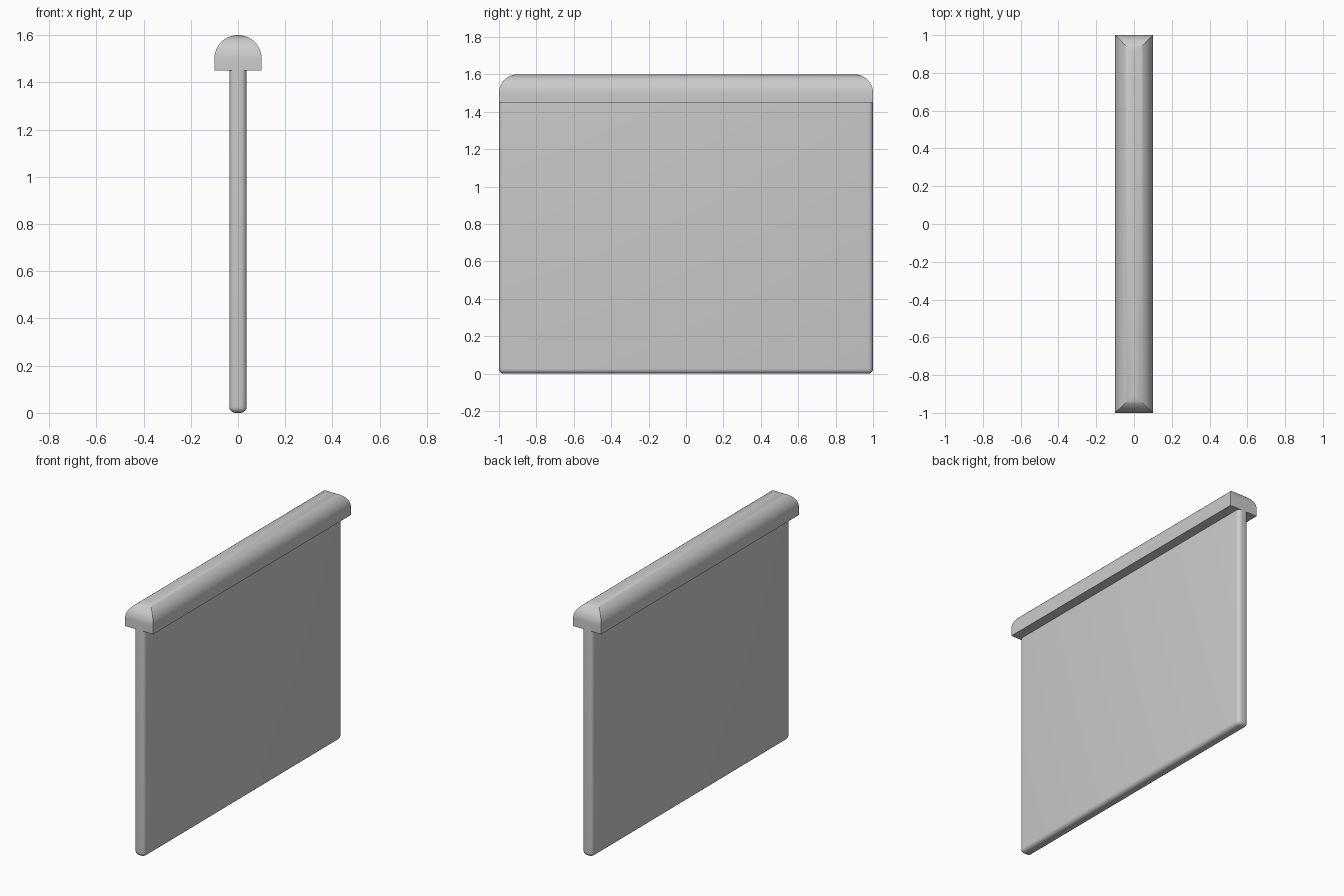
import bpy
import bmesh
from math import sin, cos, pi, radians

cube = bpy.data.objects.get("Cube")
if cube:
    bpy.data.objects.remove(cube, do_unlink=True)

# Single plain grey
grey = bpy.data.materials.new("plain grey")
grey.use_nodes = True
colour = (0.6, 0.6, 0.6, 1)
grey.diffuse_color = colour
grey.node_tree.nodes["Principled BSDF"].inputs["Base Color"].default_value = colour


def finish(name, bm):
    """Turn a bmesh into a smooth-shaded object with crisp hard edges."""
    bmesh.ops.recalc_face_normals(bm, faces=bm.faces)
    mesh = bpy.data.meshes.new(name)
    bm.to_mesh(mesh)
    bm.free()
    mesh.materials.append(grey)
    obj = bpy.data.objects.new(name, mesh)
    bpy.context.collection.objects.link(obj)
    bpy.ops.object.select_all(action="DESELECT")
    obj.select_set(True)
    bpy.context.view_layer.objects.active = obj
    bpy.ops.object.shade_smooth_by_angle(angle=radians(30))
    return obj


CAP_BASE = 1.45
HALF_LENGTH = 1.0

# Upright panel: a thin slab, rounded on every edge except under the cap
bm = bmesh.new()
bmesh.ops.create_cube(bm, size=1)
for v in bm.verts:
    v.co.x *= 0.074
    v.co.y *= 2 * HALF_LENGTH
    v.co.z = (v.co.z + 0.5) * CAP_BASE
edges = [e for e in bm.edges if min(v.co.z for v in e.verts) < 0.01]
bmesh.ops.bevel(bm, geom=edges, offset=0.026, segments=6, profile=0.5,
                affect="EDGES")
finish("panel", bm)

# Cap rail: stacked rectangles shrinking along a quarter circle to a ridge,
# which rounds the long sides and both ends with mitred corners
RADIUS = 0.1
STEPS = 16
rings = [(0, CAP_BASE)]
for i in range(STEPS + 1):
    a = i / STEPS * pi / 2
    rings.append((RADIUS * (1 - cos(a)), 1.5 + RADIUS * sin(a)))

bm = bmesh.new()
loops = []
for inset, z in rings:
    x, y = RADIUS - inset, HALF_LENGTH - inset
    loops.append([bm.verts.new((sx * x, sy * y, z))
                  for sx, sy in ((-1, -1), (1, -1), (1, 1), (-1, 1))])
for low, high in zip(loops, loops[1:]):
    for i in range(4):
        j = (i + 1) % 4
        bm.faces.new((low[i], low[j], high[j], high[i]))
bm.faces.new(loops[0][::-1])
bmesh.ops.remove_doubles(bm, verts=bm.verts, dist=0.0001)
finish("cap_rail", bm)
